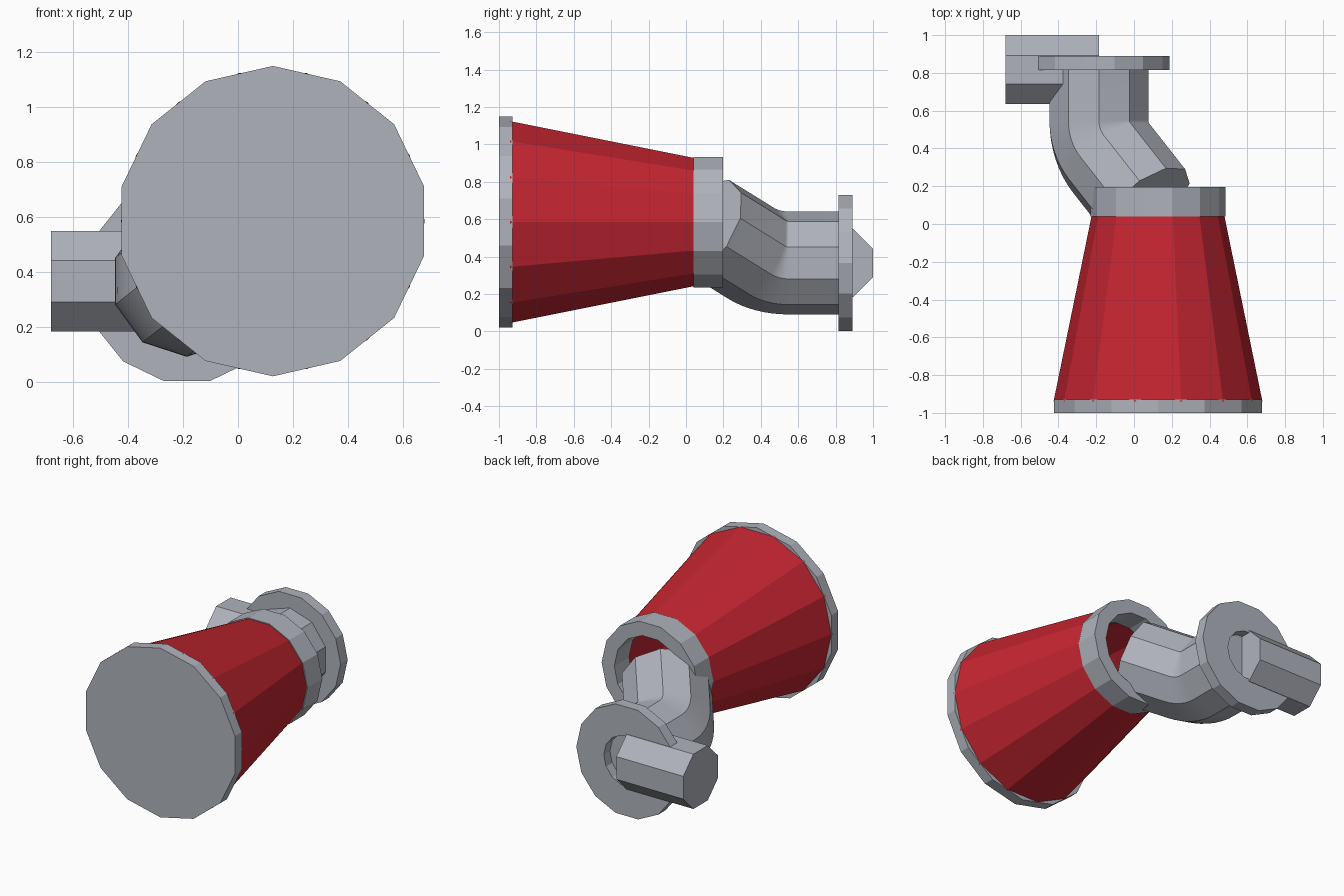
import bpy, bmesh, math
from mathutils import Vector, Matrix

if "Cube" in bpy.data.objects:
    bpy.data.objects.remove(bpy.data.objects["Cube"])


def material(name, rgb):
    m = bpy.data.materials.new(name)
    m.diffuse_color = (*rgb, 1)
    m.use_nodes = True
    m.node_tree.nodes["Principled BSDF"].inputs["Base Color"].default_value = m.diffuse_color
    return m


GREY = material("light_grey", (0.43, 0.45, 0.50))
RED = material("deep_red", (0.55, 0.018, 0.03))


def finish(name, bm, mat, recalc=True):
    if recalc:
        bmesh.ops.recalc_face_normals(bm, faces=bm.faces[:])
    me = bpy.data.meshes.new(name)
    bm.to_mesh(me)
    bm.free()
    me.materials.append(mat)
    ob = bpy.data.objects.new(name, me)
    bpy.context.collection.objects.link(ob)
    return ob


def skin(bm, rings, cap_start=False, cap_end=False, closed=False):
    """Join rings of points with quads, optionally capping or closing the loop."""
    vs = [[bm.verts.new(p) for p in r] for r in rings]
    n = len(vs[0])
    pairs = list(zip(vs, vs[1:])) + ([(vs[-1], vs[0])] if closed else [])
    for a, b in pairs:
        for i in range(n):
            j = (i + 1) % n
            bm.faces.new((a[i], a[j], b[j], b[i]))
    if cap_start:
        bm.faces.new(vs[0][::-1])
    if cap_end:
        bm.faces.new(vs[-1])


def ring_y(x, z, y, r, n, start):
    """Polygon around the y axis; start is the first corner's angle from +x."""
    return [Vector((x + r * math.cos(start + math.tau * i / n), y,
                    z + r * math.sin(start + math.tau * i / n))) for i in range(n)]


def lathe_y(name, mat, x, z, profile, n, start=0.0, **kw):
    bm = bmesh.new()
    skin(bm, [ring_y(x, z, y, r, n, start) for y, r in profile], **kw)
    return finish(name, bm, mat)


BX, BZ = 0.127, 0.585      # bell axis
PX, PZ = -0.186, 0.366     # pipe axis
UP = math.pi / 2

# Front plate, bell shell and rear collar
lathe_y("front_plate", GREY, BX, BZ, [(-1, 0.565), (-0.928, 0.565)], 14, UP,
        cap_start=True, cap_end=True)
lathe_y("bell_cone", RED, BX, BZ, [(-0.94, 0.553), (0.05, 0.35)], 14)
lathe_y("bell_collar", GREY, BX, BZ,
        [(0.04, 0.358), (0.197, 0.358), (0.197, 0.265), (0.04, 0.265)], 14, closed=True)

# Bent pipe: ten-sided section swept straight, round a 45 degree bend, then straight
u = Vector((0.785, 0, 0.62)).normalized()
pivot = Vector((PX, 0.55, PZ)) + u * 0.285
axis = u.cross(Vector((0, 1, 0)))
base = ring_y(PX, PZ, 0.55, 0.275, 10, UP)
rings = [ring_y(PX, PZ, 0.825, 0.275, 10, UP)]
for k in range(9):
    rot = Matrix.Rotation(math.radians(45) * k / 8, 3, axis)
    rings.append([pivot + rot @ (p - pivot) for p in base])
leave = rot @ Vector((0, -1, 0))
rings.append([p + leave * 0.34 for p in rings[-1]])
bm = bmesh.new()
skin(bm, rings, cap_start=True, cap_end=True)
pipe = finish("bent_pipe", bm, GREY)
bpy.context.view_layer.objects.active = pipe
pipe.select_set(True)
bpy.ops.object.shade_smooth_by_angle(angle=math.radians(15))

# Wall flange with a hole
lathe_y("wall_flange", GREY, PX, PZ,
        [(0.815, 0.373), (0.89, 0.373), (0.89, 0.17), (0.815, 0.17)], 14, closed=True)

# Octagonal side bolt along x
bm = bmesh.new()
skin(bm, [[Vector((x, 0.817 + 0.198 * math.cos(math.pi / 8 + math.tau * i / 8),
                   PZ + 0.198 * math.sin(math.pi / 8 + math.tau * i / 8))) for i in range(8)]
          for x in (-0.68, -0.186)], cap_start=True, cap_end=True)
finish("side_bolt", bm, GREY)
